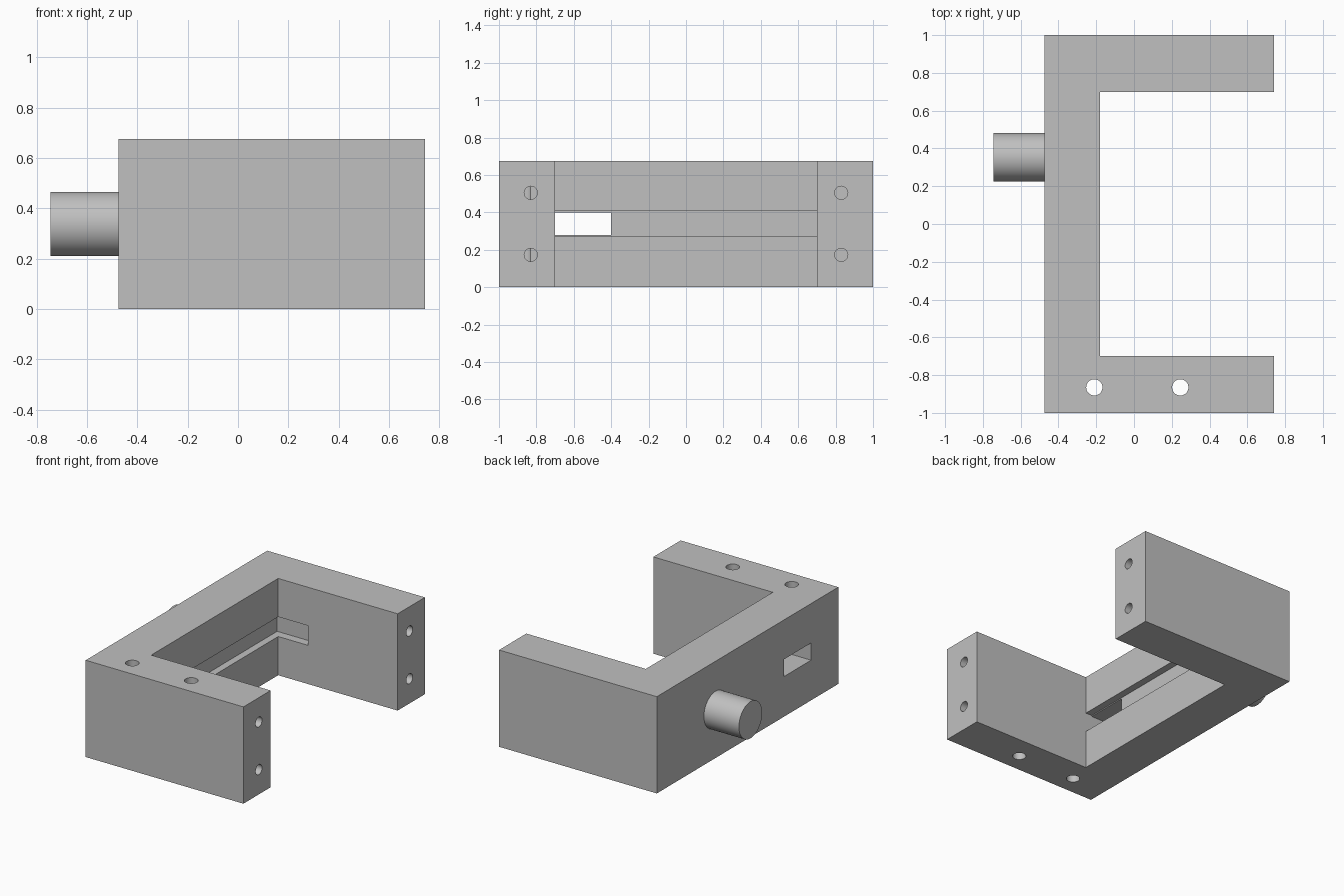
import bpy
from math import radians
from mathutils import Vector

cube = bpy.data.objects.get("Cube")
if cube:
    bpy.data.objects.remove(cube, do_unlink=True)

grey = bpy.data.materials.new("plain grey")
grey.use_nodes = True
colour = (0.53, 0.53, 0.53, 1)
grey.diffuse_color = colour
grey.node_tree.nodes["Principled BSDF"].inputs["Base Color"].default_value = colour

TOP = 0.675
HALF = 1.0
INNER = 0.7
BACK, WEB, TIP = -0.475, -0.18, 0.742


def box(name, low, high):
    low, high = Vector(low), Vector(high)
    bpy.ops.mesh.primitive_cube_add(size=1, location=(low + high) / 2)
    obj = bpy.context.object
    obj.name = name
    obj.scale = high - low
    bpy.ops.object.transform_apply(location=True, rotation=True, scale=True)
    obj.data.materials.append(grey)
    return obj


def rod(name, start, end, radius, sides=48):
    start, end = Vector(start), Vector(end)
    axis = end - start
    bpy.ops.mesh.primitive_cylinder_add(
        vertices=sides, radius=radius, depth=axis.length,
        location=(start + end) / 2,
        rotation=axis.to_track_quat('Z', 'Y').to_euler())
    obj = bpy.context.object
    obj.name = name
    bpy.ops.object.transform_apply(location=True, rotation=True, scale=True)
    obj.data.materials.append(grey)
    return obj


# C-shaped body, extruded from its plan outline
outline = [(BACK, -HALF), (TIP, -HALF), (TIP, -INNER), (WEB, -INNER),
           (WEB, INNER), (TIP, INNER), (TIP, HALF), (BACK, HALF)]
n = len(outline)
points = [(x, y, z) for z in (0, TOP) for x, y in outline]
faces = [tuple(reversed(range(n))), tuple(range(n, 2 * n))]
faces += [(i, (i + 1) % n, (i + 1) % n + n, i + n) for i in range(n)]
mesh = bpy.data.meshes.new("bracket_body")
mesh.from_pydata(points, [], faces)
body = bpy.data.objects.new("bracket_body", mesh)
bpy.context.collection.objects.link(body)
mesh.materials.append(grey)

# Long groove, its pocket in the rear arm, and the window through the web
cutters = [
    box("groove_cutter", (WEB - 0.05, -INNER, 0.27), (WEB + 0.1, INNER, 0.407)),
    box("pocket_cutter", (WEB - 0.05, INNER - 0.1, 0.27), (0.05, INNER + 0.06, 0.407)),
    box("window_cutter", (BACK - 0.1, -INNER, 0.28), (WEB + 0.05, -0.4, 0.4)),
]

# Vertical through holes in the front arm
for x in (-0.21, 0.245):
    cutters.append(rod("bolt_hole_cutter", (x, -0.865, -0.1), (x, -0.865, 0.8), 0.043))

# Blind screw holes in both arm ends
for y in (-0.83, 0.83):
    for z in (0.173, 0.505):
        cutters.append(rod("screw_hole_cutter", (0.22, y, z), (0.85, y, z), 0.035, 32))

bpy.context.view_layer.objects.active = body
for cutter in cutters:
    cut = body.modifiers.new(cutter.name, 'BOOLEAN')
    cut.operation = 'DIFFERENCE'
    cut.solver = 'EXACT'
    cut.object = cutter
    bpy.ops.object.modifier_apply(modifier=cut.name)
    bpy.data.objects.remove(cutter, do_unlink=True)

# Round shaft on the outer side of the web
shaft = rod("shaft", (-0.745, 0.353, 0.338), (BACK + 0.02, 0.353, 0.338), 0.128, 64)

for obj in (body, shaft):
    bpy.ops.object.select_all(action='DESELECT')
    obj.select_set(True)
    bpy.context.view_layer.objects.active = obj
    bpy.ops.object.shade_smooth_by_angle(angle=radians(30))
